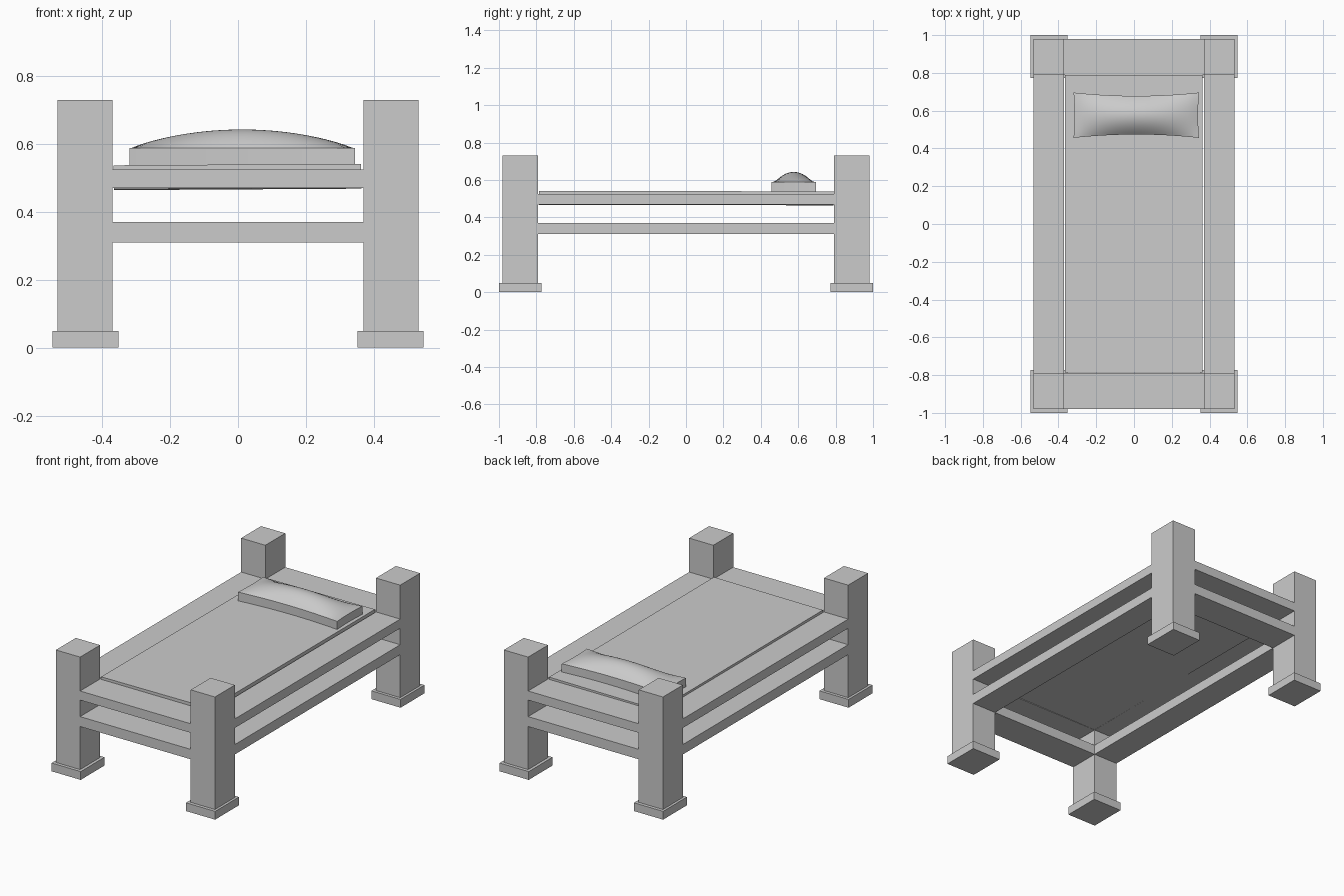
import bpy, bmesh

if "Cube" in bpy.data.objects:
    bpy.data.objects.remove(bpy.data.objects["Cube"])


def box(name, x0, x1, y0, y1, z0, z1):
    bpy.ops.mesh.primitive_cube_add(
        size=1, location=((x0 + x1) / 2, (y0 + y1) / 2, (z0 + z1) / 2))
    ob = bpy.context.object
    ob.name = name
    ob.scale = (x1 - x0, y1 - y0, z1 - z0)
    bpy.ops.object.transform_apply(location=False, rotation=False, scale=True)
    return ob


XI, XO, YI, YO = 0.37, 0.532, 0.79, 0.98   # inner / outer post faces


def span(s, a, b):
    return (a, b) if s > 0 else (-b, -a)


# Corner posts with wider feet
for sx, side in ((-1, "left"), (1, "right")):
    for sy, end in ((-1, "front"), (1, "back")):
        box(f"{end}_{side}_post", *span(sx, XI, XO), *span(sy, YI, YO), 0.05, 0.73)
        box(f"{end}_{side}_foot", *span(sx, 0.352, 0.547), *span(sy, 0.772, 1.0), 0, 0.05)

# Two rings of rails between the posts
for level, z0, z1 in (("lower", 0.31, 0.37), ("upper", 0.47, 0.525)):
    for s, side, end in ((-1, "left", "front"), (1, "right", "back")):
        box(f"{level}_{side}_rail", *span(s, XI, XO), -YI, YI, z0, z1)
        box(f"{level}_{end}_rail", -XI, XI, *span(s, YI, YO), z0, z1)

# Mattress, lying very slightly tilted inside the upper rails
mattress = box("mattress", -0.366, 0.363, -0.785, 0.79, 0.468, 0.538)
mattress.rotation_euler = (-0.002, -0.006, 0)

# Pillow: domed top with pinched-in long sides, on a short vertical wall
bm = bmesh.new()
bmesh.ops.create_grid(bm, x_segments=24, y_segments=16, size=1)
for v in bm.verts:
    u, w = v.co.x, v.co.y
    v.co = (u * (0.327 + 0.005 * w * w),
            w * (0.102 + 0.018 * u * u),
            0.588 + 0.055 * (1 - u * u) ** 0.9 * (1 - w * w))
rim = [e for e in bm.edges if e.is_boundary]
ret = bmesh.ops.extrude_edge_only(bm, edges=rim)
for v in ret["geom"]:
    if isinstance(v, bmesh.types.BMVert):
        v.co.z = 0.535
bmesh.ops.contextual_create(
    bm, geom=[e for e in ret["geom"] if isinstance(e, bmesh.types.BMEdge)])
bmesh.ops.recalc_face_normals(bm, faces=bm.faces)
mesh = bpy.data.meshes.new("pillow")
bm.to_mesh(mesh)
bm.free()
pillow = bpy.data.objects.new("pillow", mesh)
pillow.location = (0.012, 0.576, 0)
bpy.context.collection.objects.link(pillow)
bpy.ops.object.select_all(action="DESELECT")
pillow.select_set(True)
bpy.context.view_layer.objects.active = pillow
bpy.ops.object.shade_smooth_by_angle(angle=0.6)
